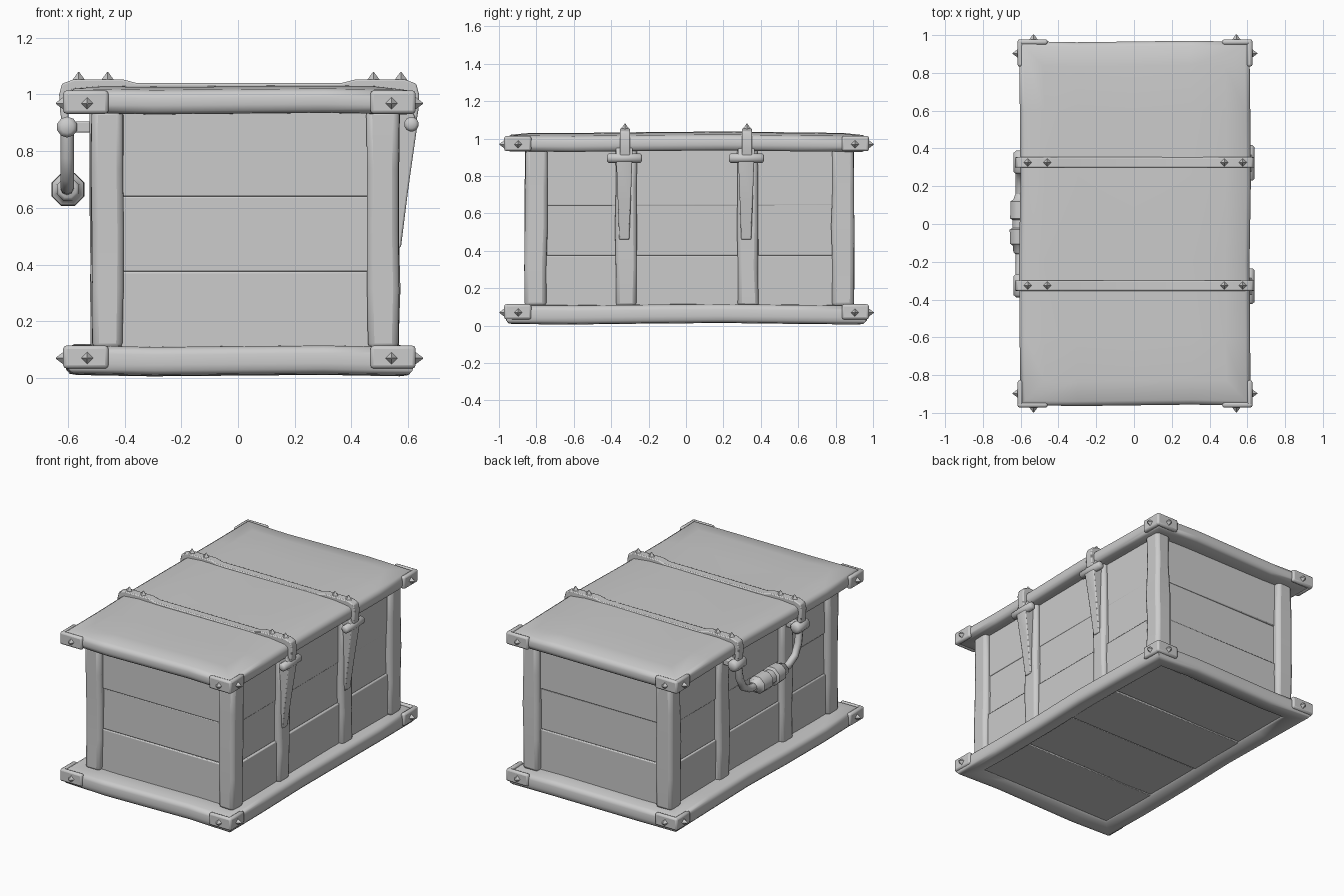
import bpy, bmesh, math, random
from mathutils import Matrix, Vector

random.seed(4)
cube = bpy.data.objects.get("Cube")
if cube:
    bpy.data.objects.remove(cube, do_unlink=True)

grey = bpy.data.materials.new("plain_grey")
grey.use_nodes = True
COLOUR = (0.6, 0.6, 0.6, 1)
grey.diffuse_color = COLOUR
grey.node_tree.nodes["Principled BSDF"].inputs["Base Color"].default_value = COLOUR


def finish(name, bm, bevel=0.0, segments=2, angle=35):
    bmesh.ops.recalc_face_normals(bm, faces=bm.faces)
    mesh = bpy.data.meshes.new(name)
    bm.to_mesh(mesh)
    bm.free()
    mesh.materials.append(grey)
    ob = bpy.data.objects.new(name, mesh)
    bpy.context.collection.objects.link(ob)
    if bevel:
        mod = ob.modifiers.new("rounded_edges", "BEVEL")
        mod.width, mod.segments, mod.limit_method = bevel, segments, "ANGLE"
    bpy.ops.object.select_all(action="DESELECT")
    ob.select_set(True)
    bpy.context.view_layer.objects.active = ob
    bpy.ops.object.shade_smooth_by_angle(angle=math.radians(angle))
    return ob


def box(name, lo, hi, bevel=0.01, wobble=0.0, cuts=0):
    """Box between two corners, with optional uneven upright sides."""
    bm = bmesh.new()
    lo, hi = Vector(lo), Vector(hi)
    bmesh.ops.create_cube(bm, size=1, matrix=Matrix.Translation((lo + hi) / 2) @ Matrix.Diagonal((*(hi - lo), 1)))
    for i in range(cuts):
        z = lo.z + (hi.z - lo.z) * (i + 1) / (cuts + 1)
        bmesh.ops.bisect_plane(bm, geom=bm.verts[:] + bm.edges[:] + bm.faces[:], plane_co=(0, 0, z), plane_no=(0, 0, 1))
    for v in bm.verts:
        v.co.x += random.uniform(-wobble, wobble)
        v.co.y += random.uniform(-wobble, wobble)
    return finish(name, bm, bevel)


def prism(name, outline, y, width, bevel=0.006, tip=1.0):
    """Side outline in x and z extruded along y; tip narrows the low end."""
    bm = bmesh.new()
    top, low = max(p[1] for p in outline), min(p[1] for p in outline)
    rows = []
    for side in (-1, 1):
        rows.append([bm.verts.new((x, y + side * width / 2 * (tip + (1 - tip) * (z - low) / (top - low)), z))
                     for x, z in outline])
    n = len(outline)
    for i in range(n):
        j = (i + 1) % n
        bm.faces.new((rows[0][i], rows[0][j], rows[1][j], rows[1][i]))
    for row in rows:
        bm.faces.new(row)
    return finish(name, bm, bevel)


def slab(name, rings, cx, cy, hx, hy):
    """Mitred rectangular slab lofted through (inset, z) rings, gently uneven."""
    bm = bmesh.new()
    loops = []
    for inset, z in rings:
        a, b = hx - inset, hy - inset
        loops.append([bm.verts.new((cx + sx * a, cy + sy * b, z))
                      for sx, sy in ((-1, -1), (1, -1), (1, 1), (-1, 1))])
    for p, q in zip(loops, loops[1:]):
        for i in range(4):
            j = (i + 1) % 4
            bm.faces.new((p[i], p[j], q[j], q[i]))
    bm.faces.new(loops[0])
    bm.faces.new(loops[-1])
    for axis, places in ((0, (-0.3, 0, 0.3)), (1, (-0.6, -0.2, 0.2, 0.6))):
        normal = Vector((axis == 0, axis == 1, 0))
        for d in places:
            bmesh.ops.bisect_plane(bm, geom=bm.verts[:] + bm.edges[:] + bm.faces[:],
                                   plane_co=normal * d, plane_no=normal)
    for v in bm.verts:
        x, y, _ = v.co
        v.co.z += 0.004 * math.sin(4 * y + 1) + 0.003 * math.sin(7 * x)
        v.co.x += 0.004 * math.sin(5 * y)
        v.co.y += 0.004 * math.sin(6 * x)
    return finish(name, bm, 0.0, angle=50)


def rivet(name, pos, direction):
    bm = bmesh.new()
    d = Vector(direction)
    rot = d.to_track_quat("Z", "Y").to_matrix().to_4x4()
    bmesh.ops.create_cone(bm, cap_ends=True, segments=4, radius1=0.024, radius2=0.002, depth=0.03,
                          matrix=Matrix.Translation(Vector(pos) + d * 0.011) @ rot)
    return finish(name, bm, angle=10)


def lathe(name, profile, centre, sides=8):
    """Turned shape along y from (y, radius) points."""
    bm = bmesh.new()
    loops = []
    for y, r in profile:
        turns = [math.tau * (i + 0.5) / sides for i in range(sides)]
        loops.append([bm.verts.new((centre[0] + r * math.cos(t), centre[1] + y, centre[2] + r * math.sin(t)))
                      for t in turns])
    for p, q in zip(loops, loops[1:]):
        for i in range(sides):
            j = (i + 1) % sides
            bm.faces.new((p[i], p[j], q[j], q[i]))
    bm.faces.new(loops[0])
    bm.faces.new(loops[-1])
    return finish(name, bm, angle=50)


# Lid and base frame
CX, CY, HX, HY = 0.005, 0.003, 0.61, 0.963
slab("lid", [(0.10, 0.935), (0.022, 0.935), (0.006, 0.945), (0, 0.965), (0, 0.99), (0.006, 1.008),
             (0.025, 1.02), (0.13, 1.031)], CX, CY, HX, HY)
slab("base", [(0.125, 0.045), (0.115, 0.03), (0.04, 0.012), (0.015, 0.016), (0.003, 0.03), (0, 0.05), (0, 0.085),
              (0.006, 0.102), (0.025, 0.113), (0.12, 0.115)], CX, CY, HX, HY)

# Underside planks
for i in range(4):
    y = -0.84 + i * 0.42
    box("underside_plank", (-0.49, y, 0.036 + 0.005 * (i % 2)), (0.50, y + 0.415, 0.08), 0.004)

# Body core and lapped wall planks
BX, BY = 0.025, 0.018
box("body_core", (BX - 0.5, BY - 0.83, 0.08), (BX + 0.5, BY + 0.83, 0.96), 0)
for i, (z0, z1) in enumerate(((0.1, 0.375), (0.375, 0.64), (0.64, 0.95))):
    out = (0.014, 0.006, 0.01)[i]
    for s in (-1, 1):
        y = BY + s * 0.83
        box("end_plank", (BX - 0.49, y - out, z0), (BX + 0.49, y + out, z1), 0.006, 0.003)
    for s in (-1, 1):
        x = BX + s * 0.5
        z_shift = 0.04 if i == 1 else 0
        box("side_plank", (x - out, BY - 0.82, z0), (x + out, BY + 0.82, z1 + z_shift), 0.006, 0.003)

# Corner posts and side posts
for sx in (-1, 1):
    for sy in (-1, 1):
        x, y = BX + sx * 0.486, BY + sy * 0.82
        box("corner_post", (x - 0.056, y - 0.058, 0.1), (x + 0.056, y + 0.058, 0.95), 0.022, 0.005, 3)
    for y in (-0.321, 0.331):
        x = BX + sx * 0.505
        box("side_post", (x - 0.04, y - 0.055, 0.1), (x + 0.04, y + 0.055, 0.95), 0.02, 0.005, 3)

# Corner brackets with pointed rivets
for z0, z1 in ((0.932, 1.014), (0.033, 0.114)):
    zm = (z0 + z1) / 2 - 0.004
    for sx in (-1, 1):
        for sy in (-1, 1):
            x, y = CX + sx * 0.622, CY + sy * 0.975
            for dx, dy in ((0.16, 0.03), (0.03, 0.145)):
                xs, ys = sorted((x, x - sx * dx)), sorted((y, y - sy * dy))
                box("corner_bracket", (xs[0], ys[0], z0), (xs[1], ys[1], z1), 0.012)
            rivet("bracket_rivet", (x - sx * 0.085, y, zm), (0, sy, 0))
            rivet("bracket_rivet", (x, y - sy * 0.075, zm), (sx, 0, 0))

# Straps over the lid, with raised ends and rivets
half = [(0.36, 1.040), (0.41, 1.053), (0.585, 1.053), (0.625, 1.038), (0.635, 1.0), (0.632, 0.94), (0.622, 0.885),
        (0.597, 0.885), (0.605, 0.95), (0.585, 1.0)]
outline = [(0.004 + x, z) for x, z in half] + [(0.004 - x, z) for x, z in reversed(half)]
for y in (-0.326, 0.326):
    prism("lid_strap", outline, y, 0.055)
    for x in (-0.46, -0.562, 0.478, 0.575):
        rivet("strap_rivet", (x, y, 1.053), (0, 0, 1))
    # Hanging tails and their clasps on the left side
    prism("strap_tail", [(0.55, 0.95), (0.61, 0.95), (0.634, 0.90), (0.60, 0.66), (0.575, 0.46), (0.55, 0.46)],
          y - 0.004, 0.09, 0.006, 0.6)
    lathe("clasp_bar", [(-0.094, 0.015), (-0.085, 0.026), (0.085, 0.026), (0.094, 0.015)], (0.612, y - 0.003, 0.895), 12)
    # Handle clasps on the right side
    lathe("handle_clasp", [(-0.062, 0.022), (-0.05, 0.037), (0.05, 0.037), (0.062, 0.022)], (-0.603, y, 0.885), 10)
    box("handle_clasp_mount", (-0.60, y - 0.03, 0.865), (-0.5, y + 0.03, 0.905), 0.006)

# Carrying handle band
curve = bpy.data.curves.new("handle_band", "CURVE")
curve.dimensions, curve.bevel_depth, curve.bevel_resolution = "3D", 0.024, 2
curve.use_fill_caps = True
path = curve.splines.new("POLY")
points = [(0.32, 0.88), (0.305, 0.78), (0.27, 0.71), (0.2, 0.672), (0.1, 0.665)]
points += [(-y, z) for y, z in reversed(points)]
path.points.add(len(points) - 1)
for p, (y, z) in zip(path.points, points):
    p.co = (-0.603, y, z, 1)
band = bpy.data.objects.new("handle_band", curve)
band.data.materials.append(grey)
bpy.context.collection.objects.link(band)

# Grip with thick collars
lathe("handle_grip", [(-0.16, 0.03), (-0.15, 0.042), (-0.115, 0.045), (-0.105, 0.06), (-0.03, 0.063), (-0.02, 0.047),
                      (0.02, 0.047), (0.03, 0.06), (0.12, 0.058), (0.13, 0.042), (0.16, 0.03)], (-0.6, 0, 0.665))
